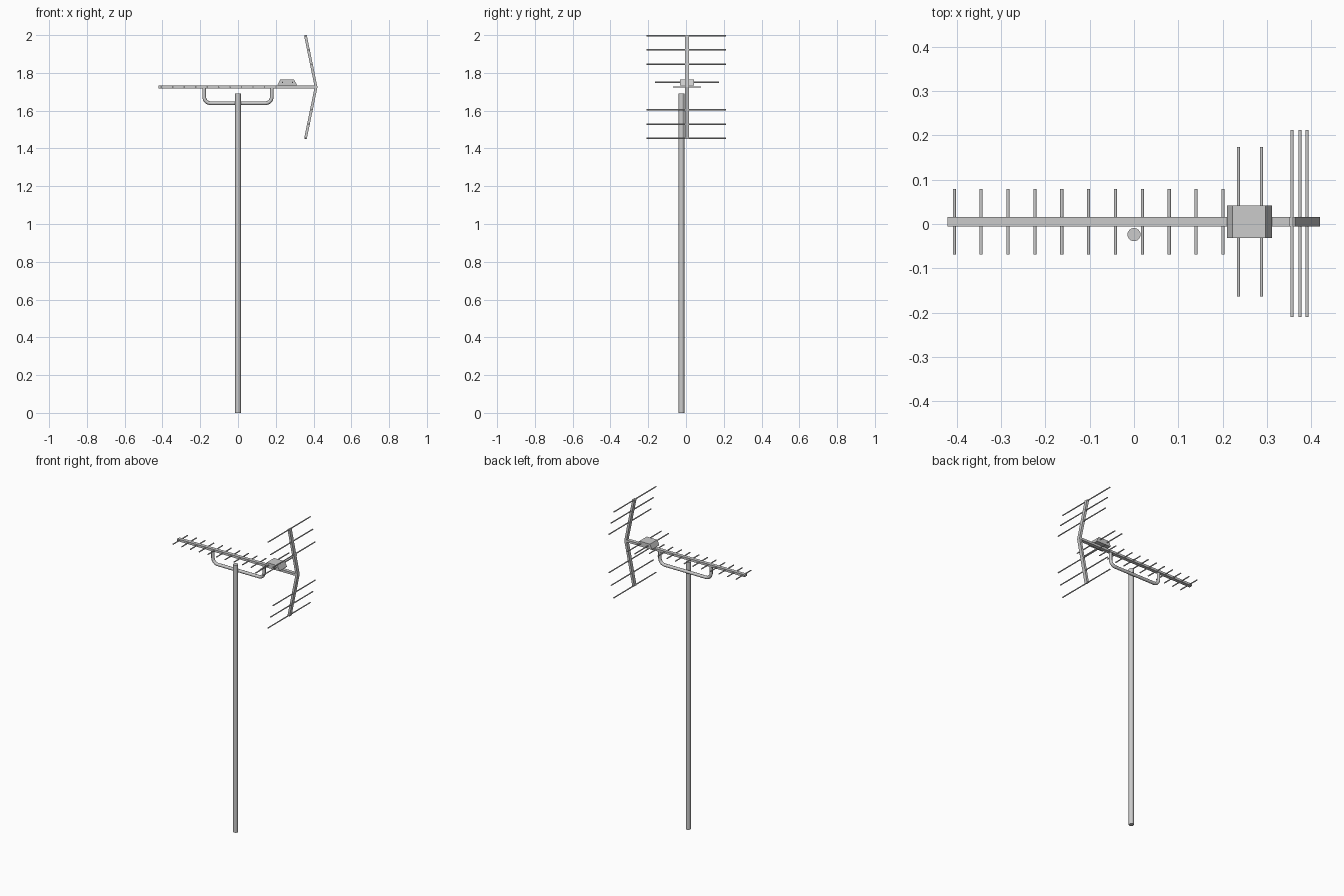
import bpy, math

if "Cube" in bpy.data.objects:
    bpy.data.objects.remove(bpy.data.objects["Cube"])

BOOM_Y, BOOM_Z = 0.005, 1.725


def cylinder(name, loc, radius, length, sides, along_y=False):
    rot = (math.pi / 2, 0, 0) if along_y else (0, 0, 0)
    bpy.ops.mesh.primitive_cylinder_add(vertices=sides, radius=radius, depth=length,
                                        location=loc, rotation=rot)
    ob = bpy.context.object
    ob.name = name
    bpy.ops.object.shade_smooth_by_angle(angle=math.radians(50))
    return ob


def extrude_y(name, profile, y0, y1):
    """Extrude an (x, z) outline between two y positions."""
    n = len(profile)
    verts = [(x, y, z) for y in (y0, y1) for x, z in profile]
    faces = [tuple(range(n)), tuple(reversed(range(n, 2 * n)))]
    faces += [(i, i + n, (i + 1) % n + n, (i + 1) % n) for i in range(n)]
    mesh = bpy.data.meshes.new(name)
    mesh.from_pydata(verts, [], faces)
    ob = bpy.data.objects.new(name, mesh)
    bpy.context.collection.objects.link(ob)
    return ob


# Mast
cylinder("mast", (0, -0.024, 0.845), 0.0148, 1.69, 24)

# Boom
extrude_y("boom", [(-0.421, 1.718), (0.412, 1.718), (0.412, 1.732), (-0.421, 1.732)],
          BOOM_Y - 0.011, BOOM_Y + 0.011)

# Director rods through the boom
for i in range(11):
    cylinder(f"director_rod_{i + 1}", (-0.406 + i * 0.0607, BOOM_Y, BOOM_Z),
             0.0036, 0.147, 10, True)

# Driven rods and junction box
for i, x in enumerate((0.236, 0.288)):
    cylinder(f"driven_rod_{i + 1}", (x, BOOM_Y, 1.75), 0.0036, 0.337, 10, True)
extrude_y("junction_box",
          [(0.21, 1.732), (0.312, 1.732), (0.312, 1.737), (0.297, 1.764),
           (0.223, 1.764), (0.21, 1.737)], BOOM_Y - 0.037, BOOM_Y + 0.037)

# Bent reflector arms
extrude_y("reflector_arms",
          [(0.35, 1.453), (0.364, 1.45), (0.4205, 1.725), (0.364, 2.0),
           (0.35, 1.997), (0.406, 1.725)], BOOM_Y - 0.011, BOOM_Y + 0.011)

# Reflector rods, mirrored above and below the boom
for side, sign in (("upper", 1), ("lower", -1)):
    for i, (x, dz) in enumerate(((0.357, 0.271), (0.375, 0.197), (0.391, 0.121))):
        cylinder(f"{side}_reflector_rod_{i + 1}", (x, 0.001, BOOM_Z + sign * dz),
                 0.0036, 0.422, 10, True)

# U-shaped mounting bracket
half, low, r = 0.179, 1.639, 0.035
right = [(half - r + r * math.sin(a), low + r - r * math.cos(a))
         for a in (math.pi / 2 * k / 6 for k in range(7))] + [(half, 1.722)]
path = [(-x, z) for x, z in reversed(right)] + right
curve = bpy.data.curves.new("mounting_bracket", 'CURVE')
curve.dimensions = '3D'
curve.bevel_depth = 0.0098
curve.bevel_resolution = 3
spline = curve.splines.new('POLY')
spline.points.add(len(path) - 1)
for p, (x, z) in zip(spline.points, path):
    p.co = (x, BOOM_Y, z, 1)
bracket = bpy.data.objects.new("mounting_bracket", curve)
bpy.context.collection.objects.link(bracket)
